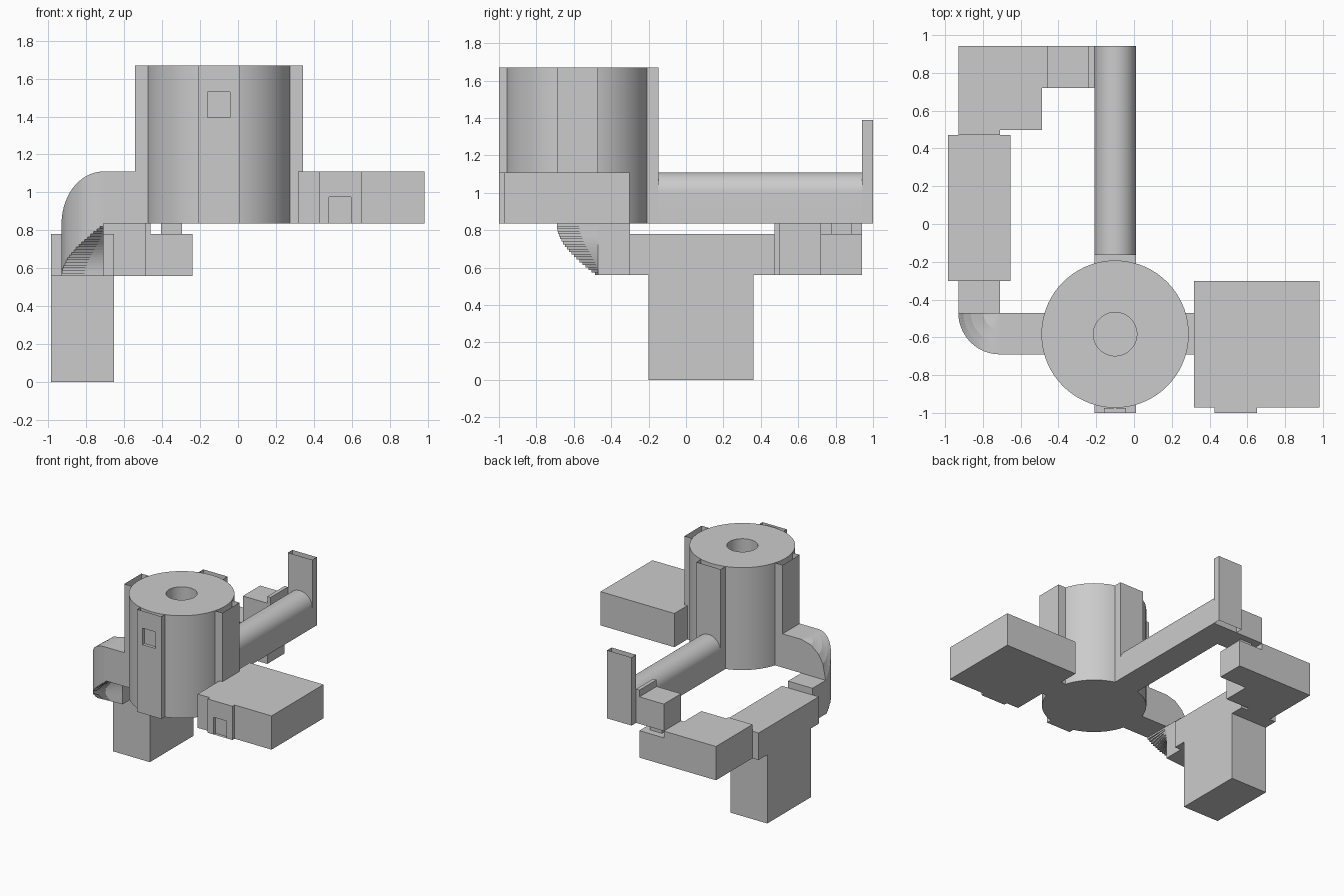
import bpy, bmesh, math
from mathutils import Vector

cube = bpy.data.objects.get("Cube")
if cube:
    bpy.data.objects.remove(cube)

grey = bpy.data.materials.new("plain grey")
grey.use_nodes = True
grey.diffuse_color = (0.6, 0.6, 0.6, 1)
grey.node_tree.nodes["Principled BSDF"].inputs["Base Color"].default_value = (0.6, 0.6, 0.6, 1)


def finish(name, bm, smooth=False):
    """Turn a bmesh into a coloured object."""
    bmesh.ops.recalc_face_normals(bm, faces=bm.faces)
    mesh = bpy.data.meshes.new(name)
    bm.to_mesh(mesh)
    bm.free()
    mesh.materials.append(grey)
    obj = bpy.data.objects.new(name, mesh)
    bpy.context.collection.objects.link(obj)
    if smooth:
        bpy.ops.object.select_all(action='DESELECT')
        obj.select_set(True)
        bpy.context.view_layer.objects.active = obj
        bpy.ops.object.shade_smooth_by_angle(angle=math.radians(30))
    return obj


def box(name, xs, ys, zs, open_ends=(), recess=None):
    """Box from ranges; may lack its top (1) or floor (-1), or hold a front recess."""
    bm = bmesh.new()
    bmesh.ops.create_cube(bm, size=1)
    for v in bm.verts:
        v.co = [r[0] if c < 0 else r[1] for c, r in zip(v.co, (xs, ys, zs))]
    bm.normal_update()
    gone = [f for f in bm.faces if round(f.normal.z) in open_ends and abs(f.normal.z) > 0.5]
    bmesh.ops.delete(bm, geom=gone, context='FACES')
    if recess:
        rx, rz, depth = recess
        for axis, values in ((Vector((1, 0, 0)), rx), (Vector((0, 0, 1)), rz)):
            for value in values:
                bmesh.ops.bisect_plane(bm, geom=bm.verts[:] + bm.edges[:] + bm.faces[:],
                                       plane_co=axis * value, plane_no=axis)
        bm.normal_update()
        for f in bm.faces[:]:
            c = f.calc_center_median()
            if f.normal.y < -0.9 and rx[0] < c.x < rx[1] and rz[0] < c.z < rz[1]:
                out = bmesh.ops.extrude_face_region(bm, geom=[f])["geom"]
                moved = [g for g in out if isinstance(g, bmesh.types.BMVert)]
                bmesh.ops.translate(bm, verts=moved, vec=(0, depth, 0))
                if f.is_valid:
                    bmesh.ops.delete(bm, geom=[f], context='FACES_ONLY')
                break
    return finish(name, bm)


LOW, DECK, ROOF, TOP = 0.56, 0.835, 1.11, 1.67
CX, CY, R = -0.1, -0.583, 0.39
PIPE = (-0.21, 0.01)
SIDE = (-0.69, -0.47)

# Round tower with a blind hole in its top
bm = bmesh.new()
profile = [(0, DECK), (R, DECK), (R, TOP), (0.115, TOP), (0.115, 1.2), (0, 1.2)]
verts = [bm.verts.new((CX + r, CY, z)) for r, z in profile]
edges = [bm.edges.new(pair) for pair in zip(verts, verts[1:])]
bmesh.ops.spin(bm, geom=verts + edges, cent=(CX, CY, 0), axis=(0, 0, 1),
               angle=math.tau, steps=72)
bmesh.ops.remove_doubles(bm, verts=bm.verts, dist=0.0005)
finish("tower", bm, True)

# Four thin open-topped bays around the tower
box("front_bay", PIPE, (-1.0, -0.9), (DECK, TOP), (1,), ((-0.16, -0.043), (1.395, 1.53), 0.025))
box("back_bay", PIPE, (-0.26, -0.147), (DECK, TOP), (1,))
box("left_bay", (0.22, 0.343), SIDE, (DECK, TOP), (1,))
box("right_bay", (-0.542, -0.42), SIDE, (DECK, TOP), (1,))

# House block with a porch
box("house", (0.317, 0.983), (-0.972, -0.303), (DECK, ROOF))
box("porch", (0.427, 0.65), (-1.0, -0.97), (DECK, ROOF), (),
    ((0.48, 0.595), (DECK, 0.975), 0.025))

# Round-topped corridor running back
bm = bmesh.new()
outline = [(PIPE[0], DECK)]
outline += [(CX - 0.11 * math.cos(math.pi * i / 24), 1.0 + 0.11 * math.sin(math.pi * i / 24))
            for i in range(25)]
outline.append((PIPE[1], DECK))
face = bm.faces.new([bm.verts.new((x, -0.165, z)) for x, z in outline])
out = bmesh.ops.extrude_face_region(bm, geom=[face], use_keep_orig=True)["geom"]
bmesh.ops.translate(bm, verts=[g for g in out if isinstance(g, bmesh.types.BMVert)],
                    vec=(0, 1.107, 0))
finish("corridor", bm, True)
box("end_panel", PIPE, (0.942, 1.0), (DECK, 1.39), (1, -1))

# Side passage and its turning, descending elbow with a stepped underside
box("side_passage", (-0.71, -0.45), SIDE, (DECK, ROOF))
bm = bmesh.new()
STEPS, TURN, DROP = 20, 0.22, ROOF - DECK
for i in range(STEPS):
    points = []
    for k in (i, i + 1):
        a = k / STEPS * math.pi / 2
        for r in (0, 0.4, 0.7, 0.88, 1):
            x, y = -0.71 - TURN * r * math.sin(a), SIDE[1] - TURN * r * math.cos(a)
            height = DROP * math.sqrt(max(0, 1 - (r * math.sin(a)) ** 2))
            points.append((x, y, DECK + height))
            points.append((x, y, DECK - DROP * (i + 1) / STEPS))
    new = [bm.verts.new(p) for p in points]
    hull = bmesh.ops.convex_hull(bm, input=new)
    bmesh.ops.delete(bm, geom=[v for v in new if v.is_valid and not v.link_faces],
                     context='VERTS')
finish("elbow", bm)
box("elbow_outlet", (-0.93, -0.71), (-0.47, -0.3), (LOW, DECK))

# Long side room standing on a thick leg
box("side_room", (-0.985, -0.655), (-0.303, 0.472), (LOW, 0.78))
box("leg", (-0.985, -0.655), (-0.2, 0.36), (0, LOW))

# Corner room and the stacked rooms that join it to the corridor
BACK = (0.72, 0.942)
box("side_room_joint", (-0.93, -0.71), (0.472, 0.497), (LOW, DECK))
box("corner_room", (-0.93, -0.487), (0.497, 0.942), (LOW, DECK))
box("corner_joint", (-0.487, -0.46), BACK, (LOW, DECK))
box("lower_room", (-0.46, -0.24), BACK, (LOW, 0.78))
box("riser", (-0.405, -0.295), (0.775, 0.887), (0.78, DECK))
box("upper_room", (-0.46, -0.24), BACK, (DECK, 1.055))
box("corridor_joint", (-0.24, -0.21), BACK, (DECK, ROOF))
